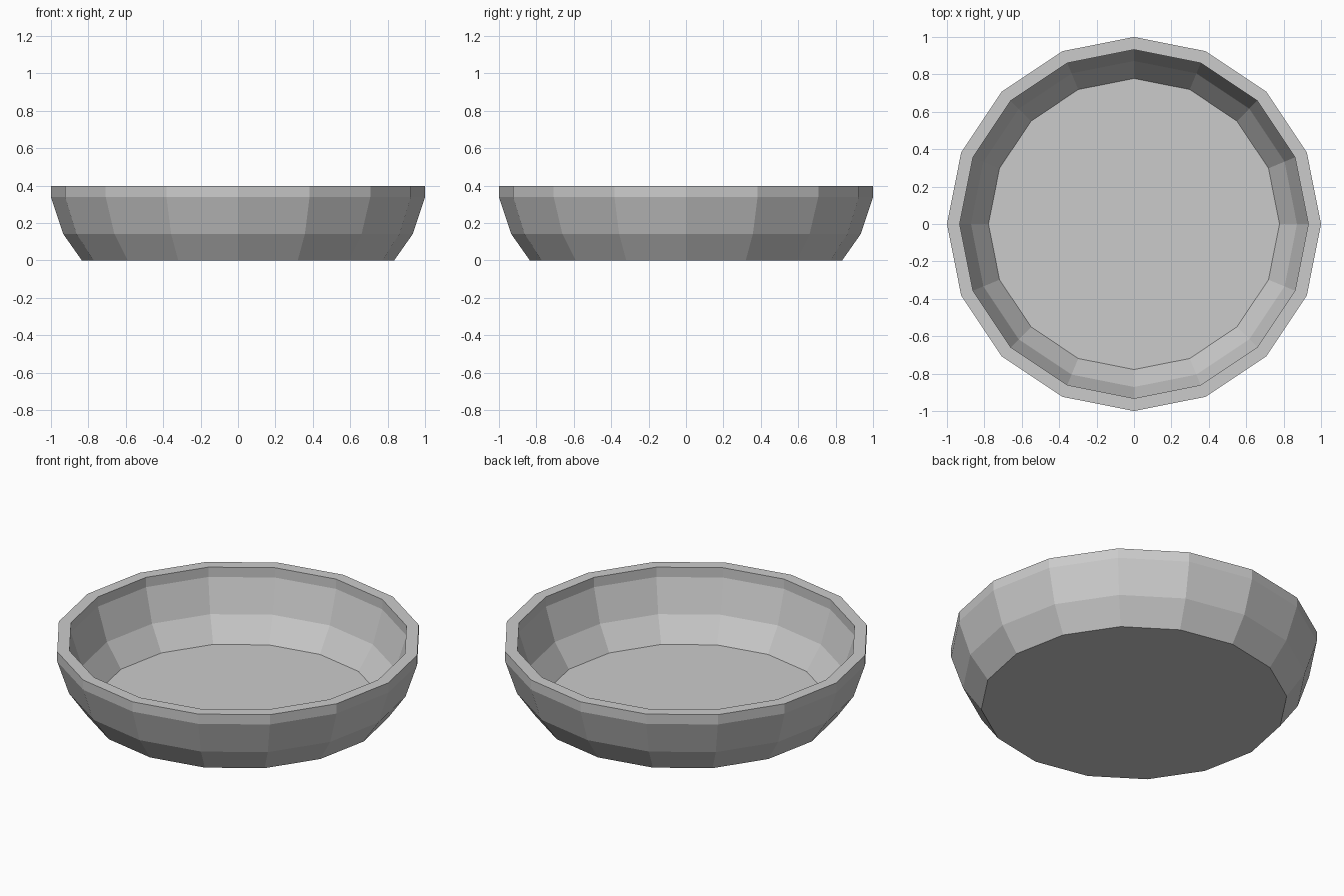
import bpy, bmesh
from math import cos, sin, tau

if "Cube" in bpy.data.objects:
    bpy.data.objects.remove(bpy.data.objects["Cube"])

SIDES = 16
WALL = 0.932  # inner shell is the outer one narrowed by this factor

# Outer profile (radius, height), then the narrowed copy back down inside
outer = [(0.835, 0.0), (0.935, 0.142), (1.0, 0.338), (1.0, 0.397)]
inner = [(r * WALL, max(z, 0.003)) for r, z in reversed(outer)]

bm = bmesh.new()
rings = [[bm.verts.new((r * cos(tau * i / SIDES), r * sin(tau * i / SIDES), z))
          for i in range(SIDES)] for r, z in outer + inner]

# Walls and flat rim
for a, b in zip(rings, rings[1:]):
    for i in range(SIDES):
        j = (i + 1) % SIDES
        bm.faces.new((a[i], a[j], b[j], b[i]))

# Underside and inside floor
bm.faces.new(rings[0][::-1])
bm.faces.new(rings[-1])
bmesh.ops.recalc_face_normals(bm, faces=bm.faces)

mesh = bpy.data.meshes.new("bowl")
bm.to_mesh(mesh)
bm.free()
bpy.context.collection.objects.link(bpy.data.objects.new("bowl", mesh))
